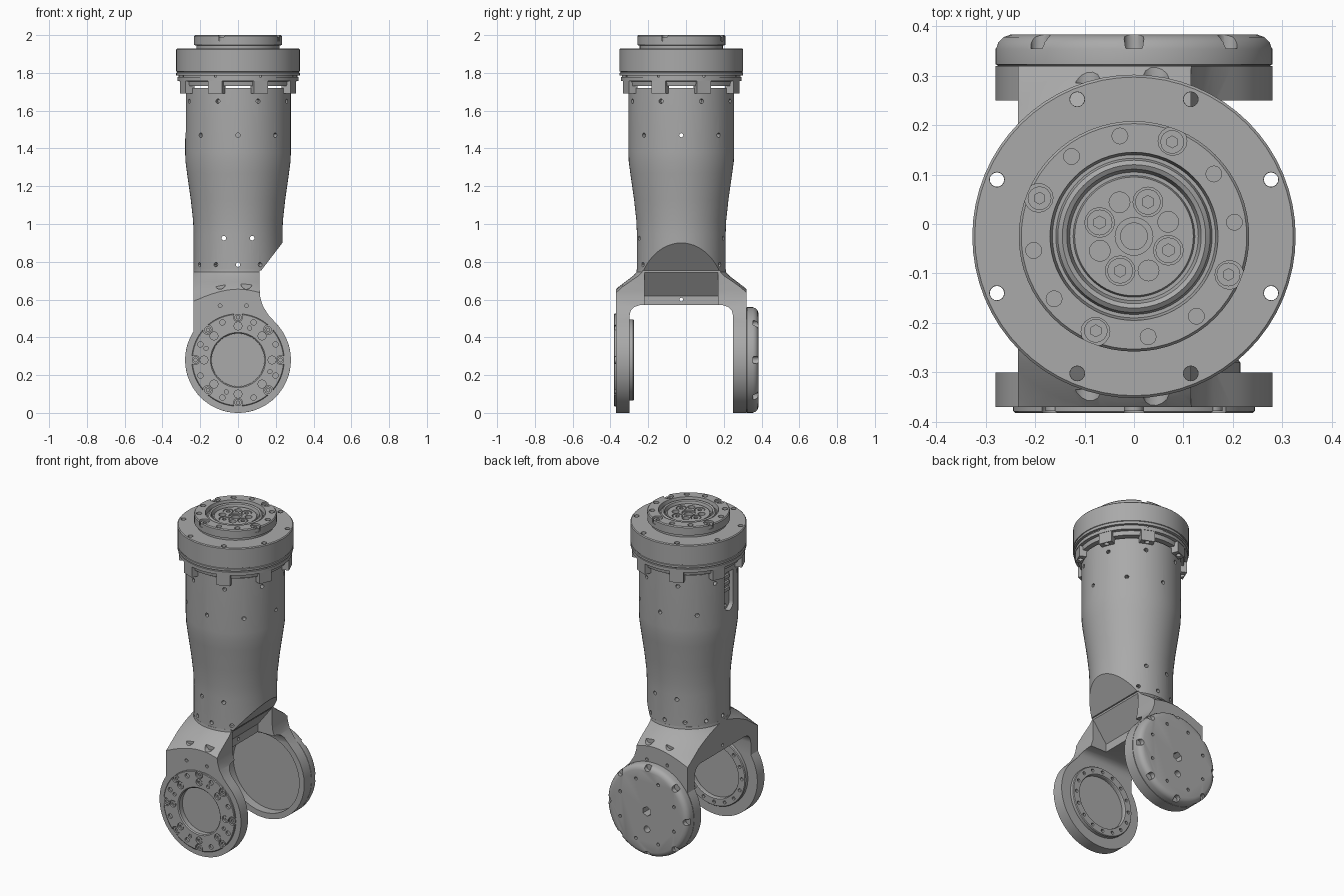
import bpy, bmesh
from math import sin, cos, pi, radians
from mathutils import Matrix, Vector

if "Cube" in bpy.data.objects:
    bpy.data.objects.remove(bpy.data.objects["Cube"])

metal = bpy.data.materials.new("machined_grey")
metal.use_nodes = True
GREY = (0.4, 0.4, 0.4, 1)
metal.diffuse_color = GREY
metal.node_tree.nodes["Principled BSDF"].inputs["Base Color"].default_value = GREY

# Frames: the tube axis, the front joint face and the back joint face
AXIS_Y = -0.025
TUBE = Matrix.Translation((0, AXIS_Y, 0))
FRONT = Matrix.Translation((0, -0.37, 0.28)) @ Matrix.Rotation(pi / 2, 4, 'X')
BACK = Matrix.Translation((0, 0.32, 0.28)) @ Matrix.Rotation(-pi / 2, 4, 'X')
UP = Vector((0, 0, 1))
EIGHTHS = [45 * k for k in range(8)]
OFFSETS = [a + 22.5 for a in EIGHTHS]


def make(name, bm):
    bmesh.ops.recalc_face_normals(bm, faces=bm.faces)
    mesh = bpy.data.meshes.new(name)
    bm.to_mesh(mesh)
    bm.free()
    mesh.materials.append(metal)
    ob = bpy.data.objects.new(name, mesh)
    bpy.context.collection.objects.link(ob)
    return ob


def lathe(name, profile, frame, closed=False, segs=64):
    """Revolve (radius, height) points about the frame's z axis."""
    bm = bmesh.new()
    rings = [[bm.verts.new(frame @ Vector((r * cos(2 * pi * k / segs), r * sin(2 * pi * k / segs), z)))
              for k in range(segs)] for r, z in profile]
    pairs = list(zip(rings, rings[1:]))
    if closed:
        pairs.append((rings[-1], rings[0]))
    else:
        bm.faces.new(rings[0])
        bm.faces.new(rings[-1])
    for lo, hi in pairs:
        for k in range(segs):
            j = (k + 1) % segs
            bm.faces.new((lo[k], lo[j], hi[j], hi[k]))
    return make(name, bm)


def prism(name, outline, axis, start, end):
    """Extrude an outline along x (points are y, z) or along y (points are x, z)."""
    bm = bmesh.new()
    place = (lambda p, t: (t, p[0], p[1])) if axis == 'x' else (lambda p, t: (p[0], t, p[1]))
    a = [bm.verts.new(place(p, start)) for p in outline]
    b = [bm.verts.new(place(p, end)) for p in outline]
    bm.faces.new(a)
    bm.faces.new(b)
    for k in range(len(a)):
        j = (k + 1) % len(a)
        bm.faces.new((a[k], a[j], b[j], b[k]))
    return make(name, bm)


def boolean(ob, tool, operation='DIFFERENCE'):
    mod = ob.modifiers.new("cut", 'BOOLEAN')
    mod.operation, mod.solver, mod.object = operation, 'EXACT', tool
    bpy.context.view_layer.objects.active = ob
    bpy.ops.object.modifier_apply(modifier=mod.name)
    bpy.data.objects.remove(tool)


def cylinders(name, points, direction, r, before, after, segs=16):
    """Cylinders through points, from 'before' behind to 'after' ahead; direction may be a list."""
    bm = bmesh.new()
    dirs = direction if isinstance(direction, list) else [direction] * len(points)
    for p, d in zip(points, dirs):
        m = Matrix.Translation(p + d * (after - before) / 2) @ d.to_track_quat('Z', 'Y').to_matrix().to_4x4()
        bmesh.ops.create_cone(bm, cap_ends=True, segments=segs, radius1=r, radius2=r,
                              depth=before + after, matrix=m)
    return make(name, bm)


def drill(ob, points, direction, r, depth, segs=16):
    boolean(ob, cylinders("drill", points, direction, r, 0.02, depth, segs))


def spots(frame, r, angles, z):
    return [frame @ Vector((r * cos(radians(a)), r * sin(radians(a)), z)) for a in angles]


def out(frame):
    return frame.to_3x3() @ UP


def bolts(name, frame, r, angles, z, size, height=0.02):
    """Socket head bolts with their top at height z."""
    pts = spots(frame, r, angles, z)
    ob = cylinders(name, pts, out(frame), size, height, 0)
    drill(ob, pts, -out(frame), size * 0.5, 0.012, 6)


# Tapered tube with a slanted cut at the foot
SLANT = [(0.02, 0.3), (0.02, 0.62), (0.45, 1.18), (0.45, 0.3)]
tube = lathe("tube", [(0.235, 0.755), (0.235, 0.95), (0.238, 1.02), (0.25, 1.13), (0.27, 1.27),
                      (0.278, 1.33), (0.28, 1.38), (0.28, 1.72)], TUBE)
boolean(tube, prism("slant_cutter", SLANT, 'y', -1, 1))

# Cable slot on the side of the tube, with small connector bars
slot = [(AXIS_Y + 0.042 * cos(radians(a)), 1.49 + 0.042 * sin(radians(a))) for a in range(180, 361, 20)]
slot += [(AXIS_Y + 0.042, 1.69), (AXIS_Y - 0.042, 1.69)]
boolean(tube, prism("slot_cutter", slot, 'x', -0.4, -0.25))
for k in range(3):
    z = 1.56 + 0.04 * k
    bar = [(AXIS_Y - 0.03, z), (AXIS_Y + 0.03, z), (AXIS_Y + 0.03, z + 0.02), (AXIS_Y - 0.03, z + 0.02)]
    prism(f"connector_bar_{k + 1}", bar, 'x', -0.262, -0.24)

# Screw holes round the tube
for z, r, angles in ((1.65, 0.28, OFFSETS), (1.47, 0.28, [a for a in EIGHTHS if a % 180]),
                     (0.785, 0.235, [30 * k for k in range(12) if k not in (0, 3, 9)])):
    pts = spots(TUBE, r, angles, z)
    inward = [-Vector((cos(radians(a)), sin(radians(a)), 0)) for a in angles]
    drill(tube, pts, inward, 0.012, 0.03, 12)
drill(tube, [Vector((-0.4, AXIS_Y, 1.47))], Vector((1, 0, 0)), 0.011, 0.8, 12)
drill(tube, [Vector((x, -0.4, z)) for x, z in ((-0.075, 0.925), (0.075, 0.925), (0, 0.785))],
      Vector((0, 1, 0)), 0.012, 0.8, 12)

# Fork: side outline crossed with a U section and a flared neck
outline = [(0.28 * cos(radians(a)), 0.28 + 0.28 * sin(radians(a))) for a in range(147, 406, 6)]
outline += [(0.16, 0.52), (0.132, 0.565), (0.118, 0.61), (0.115, 0.65), (0.115, 0.76), (-0.235, 0.76)]
fork = prism("fork", outline, 'y', -0.5, 0.5)
half = [(0.345, 0.9), (0.345, -0.1), (0.275, -0.1), (0.275, 0.51), (0.268, 0.54), (0.25, 0.56), (0.22, 0.57)]
section = [(AXIS_Y + y, z) for y, z in half] + [(AXIS_Y - y, z) for y, z in reversed(half)]
boolean(fork, prism("section_tool", section, 'x', -0.6, 0.6), 'INTERSECT')
neck = lathe("neck_tool", [(0.7, -0.1), (0.7, 0.5), (0.46, 0.56), (0.4, 0.605), (0.36, 0.64), (0.335, 0.665),
                           (0.295, 0.695), (0.255, 0.725), (0.237, 0.745), (0.232, 0.8)], TUBE)
boolean(fork, neck, 'INTERSECT')
boolean(fork, prism("web_cutter", SLANT, 'y', AXIS_Y - 0.195, AXIS_Y + 0.195))
drill(fork, [Vector((-0.3, AXIS_Y, 0.6))], Vector((1, 0, 0)), 0.01, 0.5, 12)
for side in (-1, 1):
    wall, inward = AXIS_Y + side * 0.345, Vector((0, -side, 0))
    drill(fork, [Vector((x, wall, 0.685)) for x in (-0.095, 0.045)], inward, 0.03, 0.035)
    drill(fork, [Vector((x, wall, 0.567)) for x in (-0.095, 0.045)], inward, 0.01, 0.03, 12)
drill(fork, [FRONT @ Vector((0, 0, 0))], -out(FRONT), 0.14, 0.025, 64)
drill(fork, [Vector((0, 0.25, 0.28))], out(BACK), 0.245, 0.055, 64)

# Front joint ring with bolts and holes
ring = lathe("front_joint_ring", [(0.14, -0.01), (0.245, -0.01), (0.245, 0.009), (0.241, 0.012),
                                  (0.146, 0.012), (0.14, 0.006)], FRONT, closed=True)
drill(ring, spots(FRONT, 0.228, EIGHTHS, 0.012), -out(FRONT), 0.025, 0.016)
drill(ring, spots(FRONT, 0.18, EIGHTHS, 0.012), -out(FRONT), 0.021, 0.016)
drill(ring, spots(FRONT, 0.215, OFFSETS, 0.012), -out(FRONT), 0.014, 0.016)
drill(ring, spots(FRONT, 0.18, [a + 25 for a in EIGHTHS[1::2]], 0.012), -out(FRONT), 0.011, 0.016)
bolts("front_outer_bolts", FRONT, 0.226, EIGHTHS, 0.008, 0.019)
bolts("front_inner_bolts", FRONT, 0.18, EIGHTHS, 0.006, 0.015)

# Inner boss behind the front joint
boss = lathe("front_inner_boss", [(0.165, -0.065), (0.215, -0.065), (0.215, -0.09), (0.211, -0.095),
                                  (0.168, -0.095), (0.165, -0.09)], FRONT, closed=True)
drill(boss, spots(FRONT, 0.19, [22.5 * k for k in range(16)], -0.095), out(FRONT), 0.01, 0.015, 12)

# Back cover with a scalloped rim
cover = lathe("back_cover", [(0.276, -0.014), (0.276, 0.001), (0.28, 0.003), (0.28, 0.034),
                             (0.275, 0.048), (0.265, 0.058), (0.25, 0.063)], BACK)
drill(cover, spots(BACK, 0.268, EIGHTHS, 0.063), -out(BACK), 0.02, 0.028)
drill(cover, spots(BACK, 0.2, OFFSETS, 0.063), -out(BACK), 0.01, 0.1, 12)
drill(cover, spots(BACK, 0, [0], 0.063), -out(BACK), 0.03, 0.1, 6)
drill(cover, spots(BACK, 0.11, [90], 0.063), -out(BACK), 0.02, 0.1)

# Top flange and raised hub
flange = lathe("top_flange", [(0.27, 1.73), (0.298, 1.73), (0.302, 1.755), (0.32, 1.757), (0.32, 1.777),
                              (0.314, 1.779), (0.314, 1.785), (0.327, 1.787), (0.327, 1.8), (0.323, 1.802),
                              (0.323, 1.806), (0.327, 1.808), (0.327, 1.925), (0.322, 1.93), (0.22, 1.93)], TUBE)
drill(flange, spots(TUBE, 0.3, OFFSETS, 1.93), -UP, 0.015, 0.25)
hub = lathe("top_hub", [(0.22, 1.92), (0.22, 1.945), (0.233, 1.947), (0.233, 1.994), (0.228, 2.0), (0.17, 2.0),
                        (0.165, 1.975), (0.158, 1.975), (0.154, 1.988), (0.145, 1.995), (0.136, 1.99),
                        (0.13, 1.97), (0.123, 1.97), (0.12, 1.98)], TUBE)
QUARTERS = [68 + 90 * k for k in range(4)]
drill(hub, spots(TUBE, 0.208, QUARTERS, 2.0), -UP, 0.029, 0.03)
drill(hub, spots(TUBE, 0.205, [a + b for a in QUARTERS for b in (30, 60)], 2.0), -UP, 0.016, 0.02)
drill(hub, spots(TUBE, 0.075, QUARTERS, 1.98), -UP, 0.03, 0.02)
drill(hub, spots(TUBE, 0.075, [a + 45 for a in QUARTERS], 1.98), -UP, 0.021, 0.03)
drill(hub, spots(TUBE, 0, [0], 1.98), -UP, 0.038, 0.01, 32)
drill(hub, spots(TUBE, 0, [0], 1.97), -UP, 0.027, 0.04, 32)
bolts("hub_outer_bolts", TUBE, 0.206, QUARTERS, 1.99, 0.024, 0.03)
bolts("hub_inner_bolts", TUBE, 0.075, QUARTERS, 1.978, 0.026, 0.03)

# Lugs under the flange
bm = bmesh.new()
for a in OFFSETS:
    turn = TUBE @ Matrix.Rotation(radians(a), 4, 'Z')
    bmesh.ops.create_cube(bm, size=1, matrix=turn @ Matrix.Translation((0.292, 0, 1.725))
                          @ Matrix.Diagonal((0.05, 0.08, 0.07, 1)))
lugs = make("flange_lugs", bm)
drill(lugs, spots(TUBE, 0.3, OFFSETS, 1.78), -UP, 0.0145, 0.2)

# Smooth shading that keeps the machined edges
bpy.ops.object.select_all(action='DESELECT')
for ob in bpy.context.collection.objects:
    if ob.type == 'MESH' and metal.name in ob.data.materials:
        ob.select_set(True)
        bpy.context.view_layer.objects.active = ob
bpy.ops.object.shade_smooth_by_angle(angle=radians(30))
